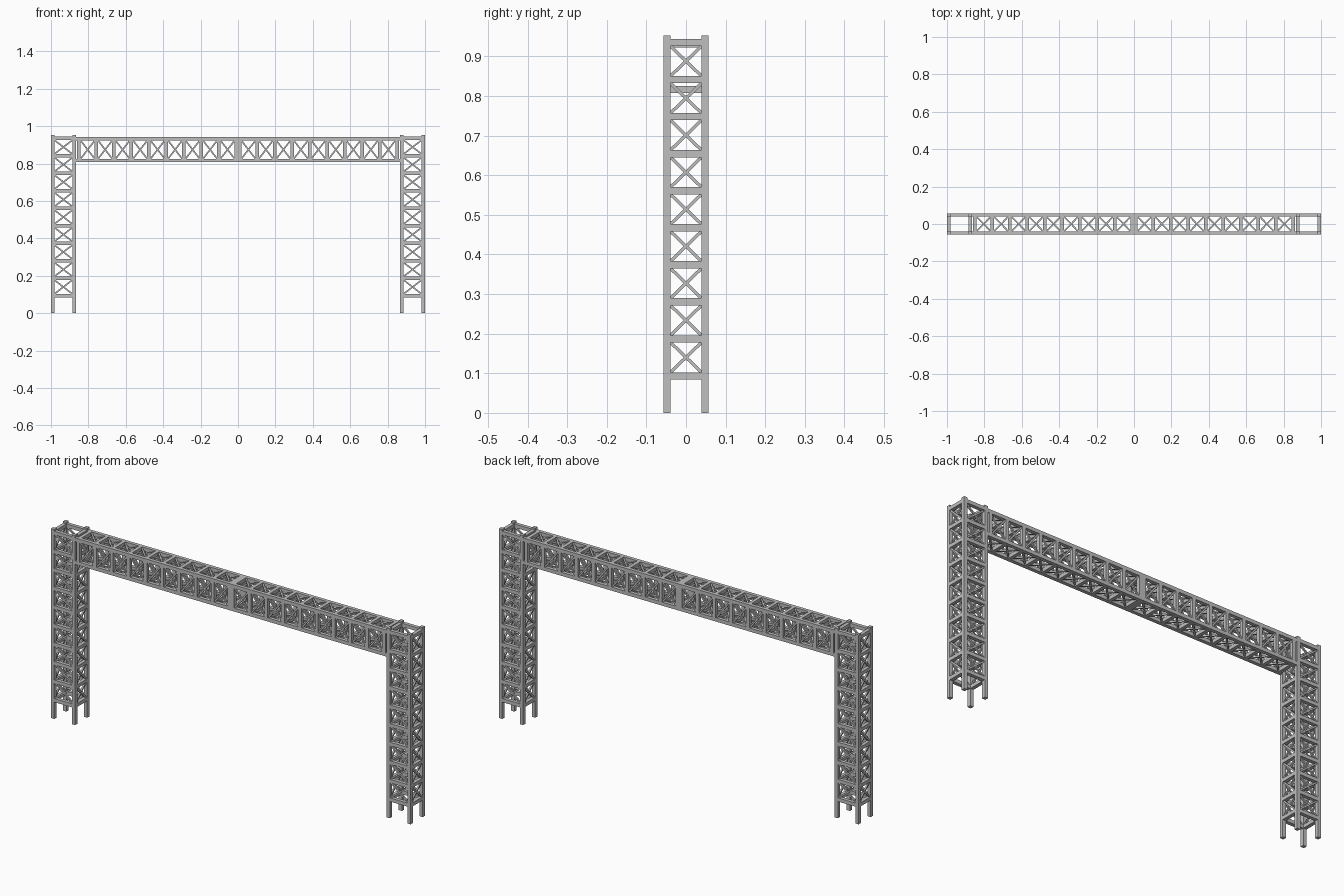
import bpy
import bmesh
from mathutils import Matrix, Vector

cube = bpy.data.objects.get("Cube")
if cube:
    bpy.data.objects.remove(cube, do_unlink=True)

steel = bpy.data.materials.new("grey steel")
steel.use_nodes = True
GREY = (0.52, 0.52, 0.52, 1)
steel.diffuse_color = GREY
steel.node_tree.nodes["Principled BSDF"].inputs["Base Color"].default_value = GREY

TUBE = 0.018      # square tube size
ROD = 0.008       # diagonal brace size
BAY = 0.0935      # spacing of the rungs
WIDE = 0.1155     # spacing of the tubes on the broad side
DEEP = 0.0965     # spacing of the tubes on the narrow side
LEG_X = 0.9335    # centre of each leg
HEIGHT = 0.953
BEAM_Z = 0.8745   # centre of the beam
BEAM_END = 0.867


def bar(bm, a, b, size, side):
    """Square bar from a to b, with one pair of faces turned towards side."""
    a, b, side = Vector(a), Vector(b), Vector(side)
    along = b - a
    z = along.normalized()
    y = side.cross(z).normalized()
    x = y.cross(z)
    turn = Matrix((x, y, z)).transposed().to_4x4()
    scale = Matrix.Diagonal((size, size, along.length, 1))
    bmesh.ops.create_cube(bm, size=1, matrix=Matrix.Translation((a + b) / 2) @ turn @ scale)


def finish(bm, name, frame):
    bmesh.ops.transform(bm, matrix=frame, verts=bm.verts)
    bmesh.ops.recalc_face_normals(bm, faces=bm.faces)
    mesh = bpy.data.meshes.new(name)
    bm.to_mesh(mesh)
    bm.free()
    mesh.materials.append(steel)
    bpy.context.collection.objects.link(bpy.data.objects.new(name, mesh))


def lattice(name, length, first, bays, frame):
    """Four-tube lattice along local z, with rungs and crossed braces on each side."""
    w, d = WIDE / 2, DEEP / 2
    corners = [Vector(c) for c in ((-w, -d, 0), (w, -d, 0), (w, d, 0), (-w, d, 0))]
    up = Vector((0, 0, 1))
    tubes, rungs, braces = bmesh.new(), bmesh.new(), bmesh.new()
    for i, p in enumerate(corners):
        q = corners[(i + 1) % 4]
        across = (q - p).normalized()
        normal = across.cross(up)
        bar(tubes, p, p + up * length, TUBE, (1, 0, 0))
        # Bars end at the faces of the corner tubes
        a, b = p + across * TUBE / 2, q - across * TUBE / 2
        for k in range(bays + 1):
            z = up * (first + k * BAY)
            bar(rungs, a + z, b + z, TUBE, normal)
            if k < bays:
                low = z + up * TUBE / 2
                high = z + up * (BAY - TUBE / 2)
                bar(braces, a + low, b + high, ROD, normal)
                bar(braces, b + low, a + high, ROD, normal)
    finish(tubes, name + "_tubes", frame)
    finish(rungs, name + "_rungs", frame)
    finish(braces, name + "_braces", frame)


for side, s in (("left", 1), ("right", -1)):
    # Upright leg
    lattice(side + "_leg", HEIGHT, BAY, 9, Matrix.Translation((s * LEG_X, 0, 0)))
    # Half of the beam, running from the middle out to the leg
    lay = Matrix.Rotation(s * 1.5707963, 4, "Y")
    lattice(side + "_beam", BEAM_END, TUBE / 2, 9, Matrix.Translation((0, 0, BEAM_Z)) @ lay)
